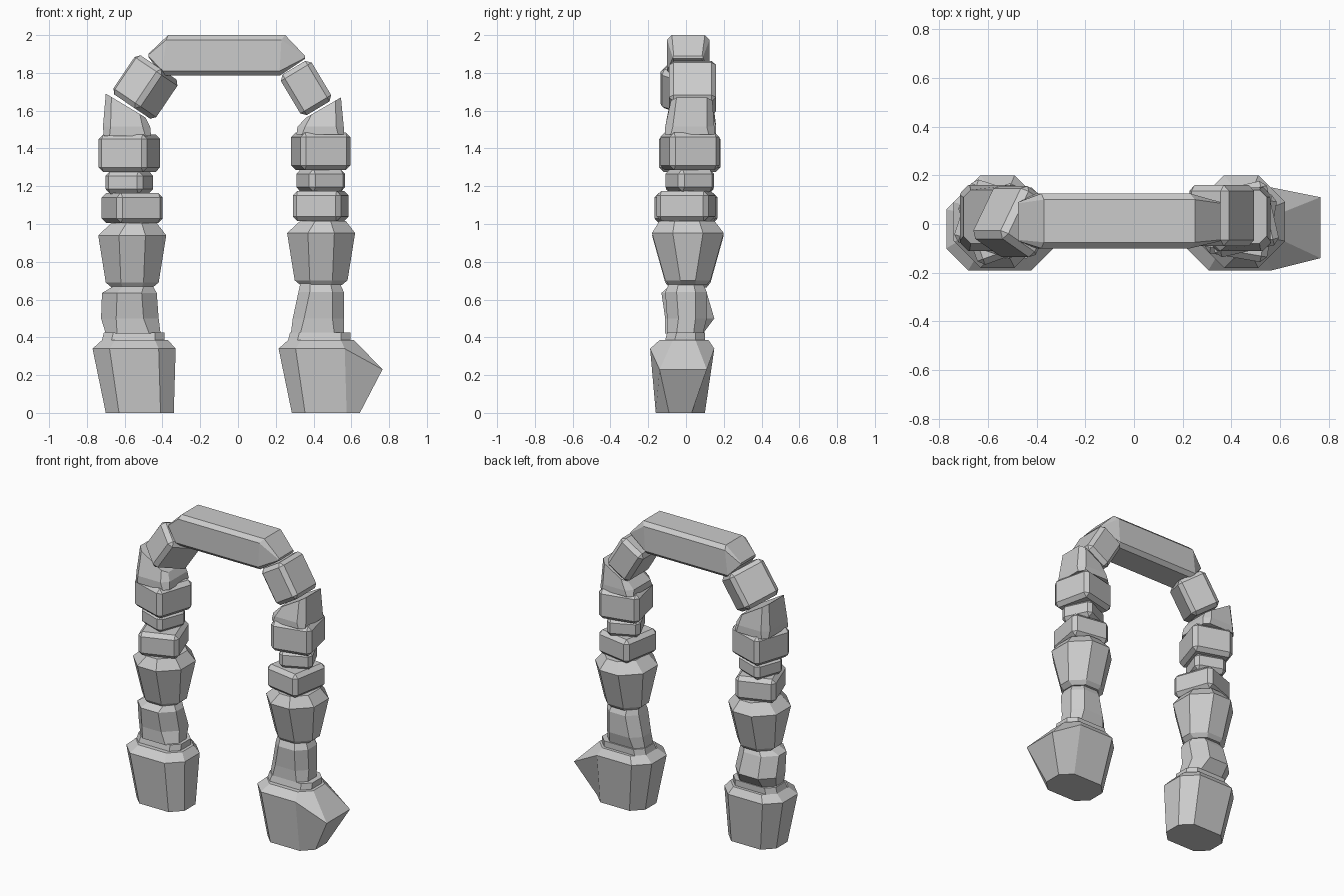
import bpy, bmesh
from math import radians
from mathutils import Matrix, Vector

if "Cube" in bpy.data.objects:
    bpy.data.objects.remove(bpy.data.objects["Cube"])


def add_mesh(name, bm):
    bmesh.ops.recalc_face_normals(bm, faces=bm.faces)
    me = bpy.data.meshes.new(name)
    bm.to_mesh(me)
    bm.free()
    ob = bpy.data.objects.new(name, me)
    bpy.context.collection.objects.link(ob)
    return ob


def stone(name, rings, dx=0.0, dz=0.0, tweak=None):
    """Loft of eight-sided rings: (z, x0, x1, y0, y1, corner cut)."""
    bm = bmesh.new()
    loops = []
    for i, (z, x0, x1, y0, y1, c) in enumerate(rings):
        pts = [(x0 + c, y0), (x1 - c, y0), (x1, y0 + c), (x1, y1 - c),
               (x1 - c, y1), (x0 + c, y1), (x0, y1 - c), (x0, y0 + c)]
        loop = []
        for k, (x, y) in enumerate(pts):
            co = Vector((x + dx, y, z + dz))
            if tweak:
                co = tweak(i, k, co)
            loop.append(bm.verts.new(co))
        loops.append(loop)
    for a, b in zip(loops, loops[1:]):
        for k in range(8):
            j = (k + 1) % 8
            bm.faces.new((a[k], a[j], b[j], b[k]))
    bm.faces.new(loops[0][::-1])
    bm.faces.new(loops[-1])
    return add_mesh(name, bm)


def block(name, center, size, spin=0, tilt=0, bevel=0.025):
    """Chamfered box, spun about its own axis and then leaned sideways."""
    bm = bmesh.new()
    bmesh.ops.create_cube(bm, size=1)
    bmesh.ops.scale(bm, vec=size, verts=bm.verts)
    bmesh.ops.bevel(bm, geom=bm.edges[:], offset=bevel, segments=1, affect='EDGES')
    rot = Matrix.Rotation(radians(tilt), 4, 'Y') @ Matrix.Rotation(radians(spin), 4, 'Z')
    bm.transform(Matrix.Translation(center) @ rot)
    return add_mesh(name, bm)


# Foot stones with a thin collar; the right one has a pulled-out corner
foot = [(0, -0.70, -0.34, -0.16, 0.10, 0.07), (0.34, -0.77, -0.33, -0.19, 0.15, 0.09),
        (0.385, -0.72, -0.37, -0.14, 0.12, 0.07), (0.385, -0.72, -0.39, -0.11, 0.10, 0.05),
        (0.425, -0.71, -0.39, -0.10, 0.10, 0.05)]


def pull_corner(i, k, co):
    if i == 1 and k in (2, 3):
        return Vector((0.765, -0.14 if k == 2 else 0.11, 0.23))
    return co


stone("foot_left", foot)
stone("foot_right", foot, dx=0.985, tweak=pull_corner)

# Rough stones above the feet
stone("rough_stone_left", [(0.42, -0.70, -0.41, -0.11, 0.09, 0.06), (0.50, -0.725, -0.42, -0.11, 0.15, 0.08),
                           (0.635, -0.72, -0.43, -0.13, 0.11, 0.08), (0.67, -0.66, -0.45, -0.09, 0.09, 0.05)])
stone("rough_stone_right", [(0.42, 0.28, 0.56, -0.10, 0.09, 0.05), (0.50, 0.29, 0.56, -0.10, 0.11, 0.06),
                            (0.64, 0.32, 0.56, -0.11, 0.11, 0.06), (0.685, 0.33, 0.54, -0.09, 0.09, 0.05)])

# Flared stones, repeated on both columns
flare = [(0.665, -0.67, -0.45, -0.09, 0.11, 0.06), (0.69, -0.70, -0.42, -0.11, 0.13, 0.08),
         (0.94, -0.74, -0.38, -0.18, 0.20, 0.11), (1.005, -0.67, -0.43, -0.14, 0.15, 0.08)]
stone("flared_stone_left", flare)
stone("flared_stone_right", flare, dx=1.0, dz=0.012)

# Stacked square blocks: level, spin left, spin right, size
levels = [("lower", 1.085, 0.0, 20, -10, (0.26, 0.28, 0.16)),
          ("middle", 1.22, 0.02, -20, 25, (0.21, 0.21, 0.12)),
          ("upper", 1.375, 0.02, -18, 13, (0.27, 0.27, 0.20))]
for lvl, z, y, spin_l, spin_r, size in levels:
    block(f"{lvl}_block_left", (-0.56 if lvl == "lower" else -0.575, y, z), size, spin_l)
    block(f"{lvl}_block_right", (0.438, y, z + 0.01), size, spin_r)

# Wedge stones that start the curve, with tops sloping inwards


def slope(at, rise):
    def f(i, k, co):
        if i == 2:
            co.z += (co.x - at) * rise
        return co
    return f


stone("wedge_left", [(1.465, -0.71, -0.46, -0.11, 0.16, 0.03), (1.515, -0.715, -0.465, -0.11, 0.16, 0.04),
                     (1.69, -0.70, -0.49, -0.08, 0.14, 0.03)], tweak=slope(-0.70, -0.6))
stone("wedge_right", [(1.475, 0.31, 0.56, -0.11, 0.15, 0.03), (1.515, 0.315, 0.56, -0.11, 0.15, 0.04),
                      (1.67, 0.36, 0.545, -0.08, 0.14, 0.03)], tweak=slope(0.545, 0.58))

# Leaning shoulder blocks
block("shoulder_left", (-0.49, 0.01, 1.725), (0.20, 0.25, 0.25), -30, 34)
block("shoulder_right", (0.36, 0.035, 1.72), (0.19, 0.25, 0.25), 0, -31)

# Lintel: chamfered bar lofted along x, with pointed ends
bm = bmesh.new()
prev = None
# x of upper, middle and lower edges, then y and z extents and chamfer
for xt, xm, xb, y0, y1, z0, z1, c in [(-0.475, -0.475, -0.475, -0.07, 0.09, 1.885, 1.90, 0.005),
                                      (-0.37, -0.38, -0.40, -0.10, 0.125, 1.785, 2.0, 0.025),
                                      (0.25, 0.23, 0.22, -0.10, 0.125, 1.785, 2.0, 0.025),
                                      (0.355, 0.355, 0.355, -0.07, 0.09, 1.875, 1.89, 0.005)]:
    pts = [(xt, y0 + c, z1), (xm, y0, z1 - c), (xb, y0, z0 + c), (xb, y0 + c, z0),
           (xb, y1 - c, z0), (xb, y1, z0 + c), (xm, y1, z1 - c), (xt, y1 - c, z1)]
    ring = [bm.verts.new(p) for p in pts]
    if prev:
        for k in range(8):
            j = (k + 1) % 8
            bm.faces.new((prev[k], prev[j], ring[j], ring[k]))
    else:
        bm.faces.new(ring[::-1])
    prev = ring
bm.faces.new(prev)
add_mesh("lintel", bm)
